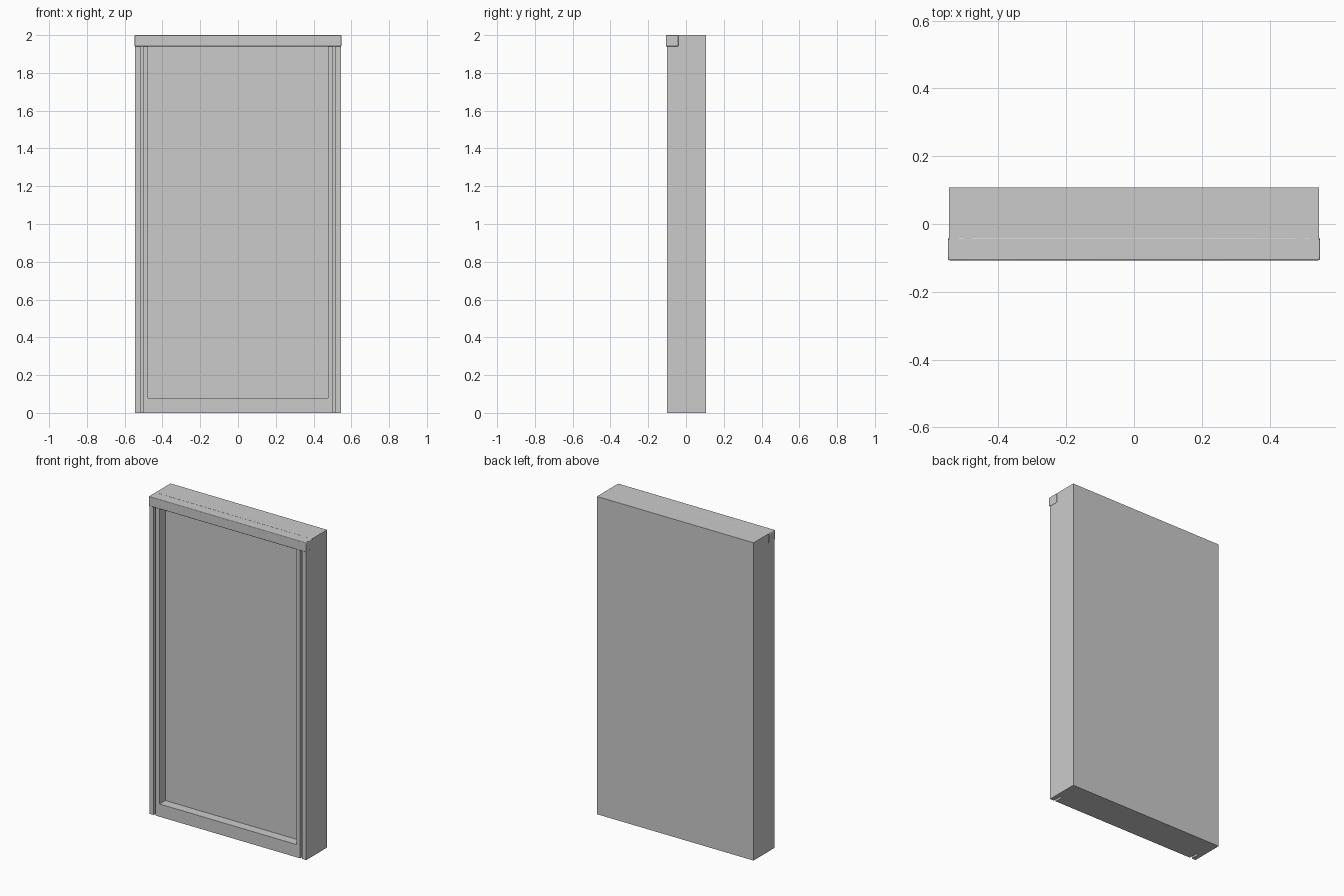
import bpy, bmesh

if "Cube" in bpy.data.objects:
    bpy.data.objects.remove(bpy.data.objects["Cube"])


def finish(obj, bevel=0.0, segments=3):
    """Optional rounded edges plus smooth shading with sharp corners kept."""
    if bevel:
        mod = obj.modifiers.new("rounding", 'BEVEL')
        mod.width = bevel
        mod.segments = segments
    bpy.ops.object.select_all(action='DESELECT')
    obj.select_set(True)
    bpy.context.view_layer.objects.active = obj
    bpy.ops.object.shade_smooth_by_angle()


def extrude_profile(name, points, vec, bevel=0.0):
    """Closed solid made by sweeping a flat outline along vec."""
    bm = bmesh.new()
    face = bm.faces.new([bm.verts.new(p) for p in points])
    res = bmesh.ops.extrude_face_region(bm, geom=[face])
    moved = [g for g in res['geom'] if isinstance(g, bmesh.types.BMVert)]
    bmesh.ops.translate(bm, vec=vec, verts=moved)
    bmesh.ops.recalc_face_normals(bm, faces=bm.faces)
    mesh = bpy.data.meshes.new(name)
    bm.to_mesh(mesh)
    bm.free()
    obj = bpy.data.objects.new(name, mesh)
    bpy.context.collection.objects.link(obj)
    finish(obj, bevel)
    return obj


FRONT, BACK, PANEL = -0.10, 0.107, -0.042

# Cabinet body: plan outline with flange, guide slot, inner rail and recessed panel
half = [(0.545, BACK), (0.545, FRONT), (0.517, FRONT), (0.517, PANEL),
        (0.503, PANEL), (0.503, FRONT), (0.476, FRONT), (0.476, PANEL)]
outline = half + [(-x, y) for x, y in reversed(half)]
extrude_profile("cabinet_body", [(x, y, 0) for x, y in outline], (0, 0, 2))

# Bottom rail standing in front of the recessed panel
rail = [(FRONT, 0), (FRONT, 0.08), (PANEL, 0.08), (PANEL, 0)]
extrude_profile("bottom_rail", [(-0.476, y, z) for y, z in rail], (0.952, 0, 0))

# Top bar capping the front, slightly proud of the body
bar = [(-0.107, 1.94), (-0.107, 2.0), (-0.04, 2.0), (-0.04, 1.94)]
extrude_profile("top_bar", [(-0.548, y, z) for y, z in bar], (1.096, 0, 0), 0.004)
